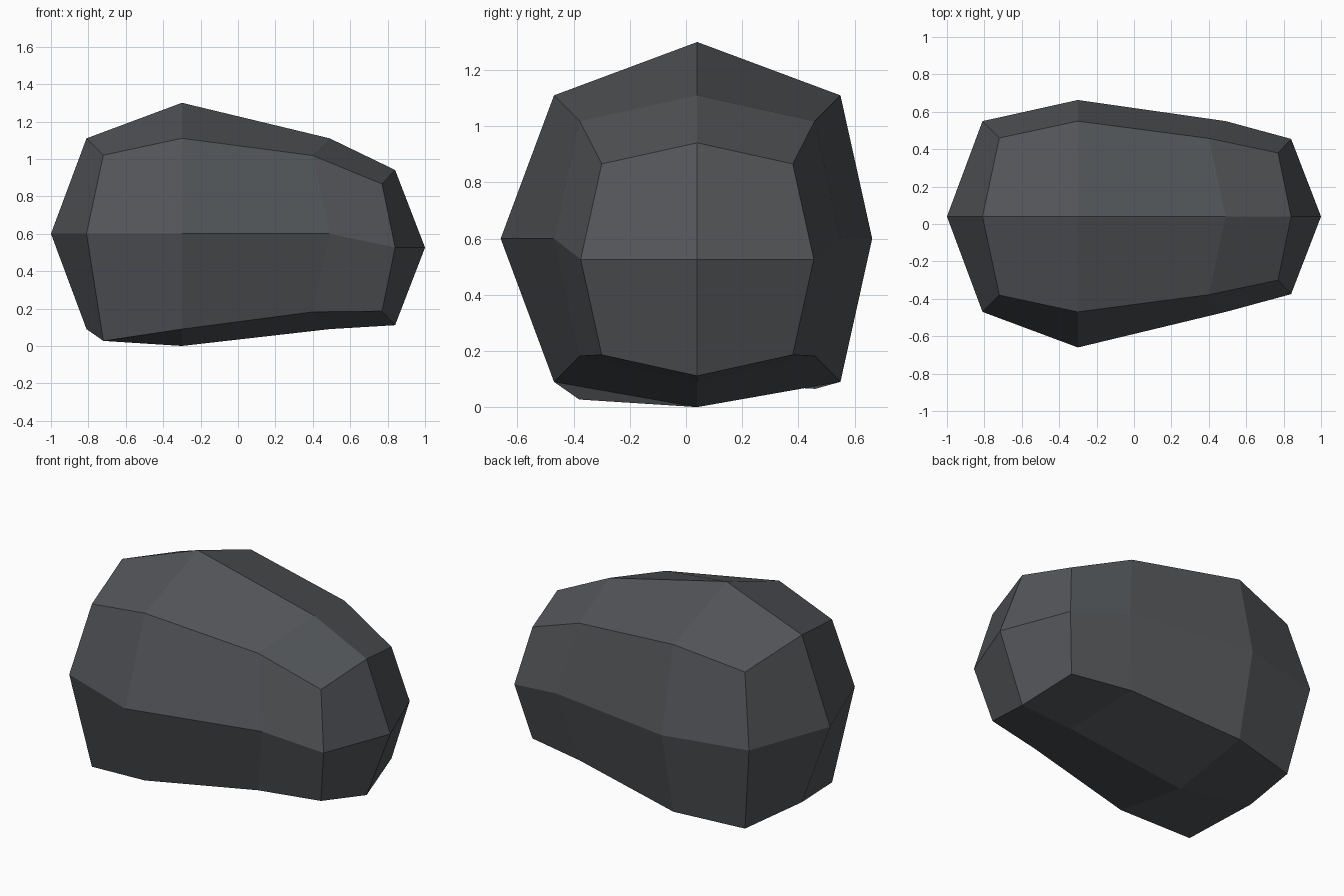
import bpy, bmesh

if "Cube" in bpy.data.objects:
    bpy.data.objects.remove(bpy.data.objects["Cube"])

CY = 0.04  # centre line of the stone in y

# cross-sections along x: mid x, corner x, centre z, mid radius, corner radius
SECTIONS = [
    (-0.81, -0.72, 0.60, 0.51, 0.42),
    (-0.30, -0.30, 0.60, 0.70, 0.51),
    (0.49, 0.40, 0.60, 0.51, 0.418),
    (0.84, 0.77, 0.526, 0.415, 0.34),
]
# eight directions (y, z) around a section: corners and mids alternate
RING = [(-1, -1), (0, -1), (1, -1), (1, 0), (1, 1), (0, 1), (-1, 1), (-1, 0)]

bm = bmesh.new()
rings = []
for mid_x, corner_x, cz, mid_r, corner_r in SECTIONS:
    ring = []
    for dy, dz in RING:
        corner = dy != 0 and dz != 0
        x, r = (corner_x, corner_r) if corner else (mid_x, mid_r)
        y = min(CY + dy * r, 0.663)
        z = max(cz + dz * r, 0.0)
        ring.append(bm.verts.new((x, y, z)))
    rings.append(ring)

# the left end sags at its two lower corners
rings[0][0].co.z = 0.027
rings[0][2].co.z = 0.065

# sides
for a, b in zip(rings, rings[1:]):
    for i in range(8):
        j = (i + 1) % 8
        bm.faces.new((a[i], a[j], b[j], b[i]))

# end caps: four quads meeting at a point
for ring, tip in ((rings[0], (-1.0, CY, 0.60)), (rings[-1], (1.0, CY, 0.526))):
    c = bm.verts.new(tip)
    for i in range(1, 8, 2):
        bm.faces.new((ring[i], ring[(i + 1) % 8], ring[(i + 2) % 8], c))
bmesh.ops.recalc_face_normals(bm, faces=bm.faces)

mesh = bpy.data.meshes.new("rock")
bm.to_mesh(mesh)
bm.free()
rock = bpy.data.objects.new("rock", mesh)
bpy.context.collection.objects.link(rock)

stone = bpy.data.materials.new("dark grey stone")
stone.diffuse_color = (0.085, 0.091, 0.098, 1)
stone.use_nodes = True
stone.node_tree.nodes["Principled BSDF"].inputs["Base Color"].default_value = stone.diffuse_color
mesh.materials.append(stone)
